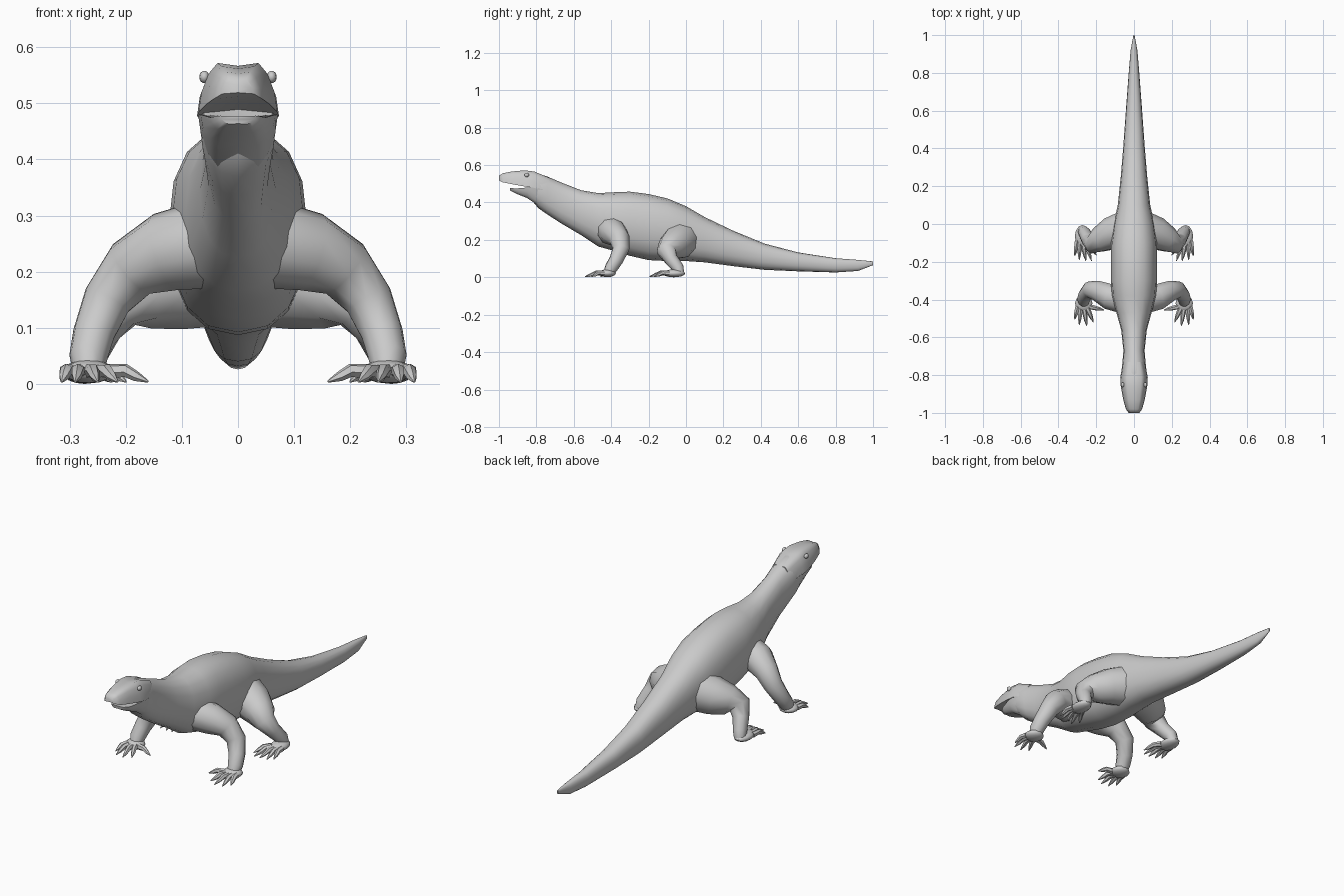
import bpy, bmesh
from math import sin, cos, pi, copysign
from mathutils import Vector, Matrix

if "Cube" in bpy.data.objects:
    bpy.data.objects.remove(bpy.data.objects["Cube"])


def loft(bm, rings):
    """Skin a list of equal-sized point rings and cap both ends."""
    rows = [[bm.verts.new(p) for p in ring] for ring in rings]
    n = len(rows[0])
    for a, b in zip(rows, rows[1:]):
        for i in range(n):
            j = (i + 1) % n
            bm.faces.new((a[i], a[j], b[j], b[i]))
    bm.faces.new(rows[0])
    bm.faces.new(rows[-1][::-1])


def tube(bm, path, sides=10):
    """Tapered tube through (x, y, z, radius) points with a twist-free frame."""
    pts = [Vector(p[:3]) for p in path]
    u = Vector((0.3, 1, 0.2))
    rings = []
    for i, p in enumerate(pts):
        t = (pts[min(i + 1, len(pts) - 1)] - pts[max(i - 1, 0)]).normalized()
        u = (u - t * u.dot(t)).normalized()
        v = t.cross(u)
        r = path[i][3]
        rings.append([p + (u * cos(2 * pi * k / sides) + v * sin(2 * pi * k / sides)) * r
                      for k in range(sides)])
    loft(bm, rings)


def ball(bm, centre, size):
    m = Matrix.Translation(centre) @ Matrix.Diagonal((*size, 1))
    bmesh.ops.create_uvsphere(bm, u_segments=12, v_segments=8, radius=1, matrix=m)


def finish(bm, name, mirror=False, angle=50):
    bmesh.ops.recalc_face_normals(bm, faces=bm.faces[:])
    me = bpy.data.meshes.new(name)
    bm.to_mesh(me)
    bm.free()
    ob = bpy.data.objects.new(name, me)
    bpy.context.collection.objects.link(ob)
    bpy.ops.object.select_all(action='DESELECT')
    ob.select_set(True)
    bpy.context.view_layer.objects.active = ob
    bpy.ops.object.shade_smooth_by_angle(angle=angle * pi / 180)
    if mirror:
        ob.modifiers.new("Mirror", 'MIRROR').use_clip = False
    return ob


# Neck, trunk and tail: y, top z, bottom z, half width
BODY = [
    (-0.84, 0.55, 0.43, 0.062), (-0.79, 0.556, 0.37, 0.068), (-0.74, 0.538, 0.335, 0.062),
    (-0.67, 0.508, 0.29, 0.056), (-0.56, 0.465, 0.225, 0.068), (-0.47, 0.45, 0.165, 0.093),
    (-0.38, 0.455, 0.14, 0.117), (-0.3, 0.458, 0.115, 0.123), (-0.2, 0.445, 0.092, 0.123),
    (-0.1, 0.422, 0.087, 0.122), (0.0, 0.38, 0.087, 0.108), (0.1, 0.322, 0.08, 0.086),
    (0.25, 0.25, 0.06, 0.07), (0.42, 0.18, 0.04, 0.056), (0.6, 0.133, 0.032, 0.043),
    (0.8, 0.102, 0.026, 0.028), (0.92, 0.093, 0.034, 0.018), (1.0, 0.085, 0.065, 0.003)]


def body_ring(y, top, bottom, w, n=16):
    e, mid, h = 2 / 2.3, (top + bottom) / 2, (top - bottom) / 2
    ring = []
    for k in range(n):
        c, s = cos(2 * pi * k / n), sin(2 * pi * k / n)
        ring.append((w * copysign(abs(c) ** e, c), y, mid + h * copysign(abs(s) ** e, s)))
    return ring


bm = bmesh.new()
loft(bm, [body_ring(*r) for r in BODY])
finish(bm, "body_and_tail")


# Skull and lower jaw: y, brow or chin z, lip z, half width
def head_ring(y, crown, lip, w):
    d = crown - lip
    half = [(w, lip), (w * 0.93, lip + d * 0.4), (w * 0.75, lip + d * 0.78), (w * 0.52, crown)]
    return ([(x, y, z) for x, z in half] + [(0, y, crown - d * 0.06)]
            + [(-x, y, z) for x, z in half[::-1]] + [(0, y, lip + d * 0.08)])


SKULL = [(-1.0, 0.543, 0.517, 0.028), (-0.98, 0.556, 0.508, 0.043), (-0.93, 0.566, 0.498, 0.057),
         (-0.86, 0.572, 0.485, 0.07), (-0.81, 0.565, 0.478, 0.073), (-0.73, 0.532, 0.45, 0.056)]
JAW = [(-0.94, 0.463, 0.478, 0.032), (-0.91, 0.448, 0.475, 0.05), (-0.85, 0.424, 0.48, 0.067),
       (-0.8, 0.39, 0.48, 0.071), (-0.74, 0.36, 0.46, 0.058)]
for name, rows in (("skull", SKULL), ("lower_jaw", JAW)):
    bm = bmesh.new()
    loft(bm, [head_ring(*r) for r in rows])
    finish(bm, name, angle=60)

# Eyes
bm = bmesh.new()
ball(bm, (0.06, -0.852, 0.547), (0.009, 0.013, 0.011))
finish(bm, "eyes", mirror=True)


# Legs: limb path, foot pad and five clawed toes
def leg(name, path, pad, size, tips):
    bm = bmesh.new()
    tube(bm, path)
    ball(bm, pad, size)
    pad = Vector(pad)
    for i, (x, y) in enumerate(tips):
        tip = Vector((x, y, 0.004))
        root = pad + Vector(((i - 2) * size[0] * 0.35, -size[1] * 0.4, 0))
        knuckle = root.lerp(tip, 0.45)
        knuckle.z = 0.024
        claw = root.lerp(tip, 0.72)
        claw.z = 0.013
        tube(bm, [(*root, 0.014), (*knuckle, 0.012), (*claw, 0.009), (*tip, 0.002)], 6)
    for v in bm.verts:
        v.co.z = max(v.co.z, 0)
    finish(bm, name, mirror=True)


leg("front_legs",
    [(0.05, -0.40, 0.25, 0.08), (0.13, -0.385, 0.235, 0.071), (0.19, -0.355, 0.205, 0.056),
     (0.233, -0.348, 0.15, 0.045), (0.257, -0.375, 0.09, 0.038), (0.266, -0.40, 0.05, 0.035),
     (0.266, -0.415, 0.022, 0.028)],
    (0.266, -0.42, 0.022), (0.046, 0.045, 0.021),
    [(0.16, -0.455), (0.215, -0.52), (0.25, -0.54), (0.29, -0.535), (0.314, -0.505)])
leg("hind_legs",
    [(0.05, -0.03, 0.20, 0.10), (0.12, -0.05, 0.182, 0.088), (0.18, -0.083, 0.163, 0.07),
     (0.22, -0.105, 0.14, 0.052), (0.245, -0.078, 0.095, 0.037), (0.265, -0.042, 0.05, 0.032),
     (0.27, -0.035, 0.02, 0.027)],
    (0.273, -0.065, 0.021), (0.04, 0.06, 0.021),
    [(0.2, -0.165), (0.225, -0.195), (0.255, -0.195), (0.29, -0.19), (0.314, -0.17)])
